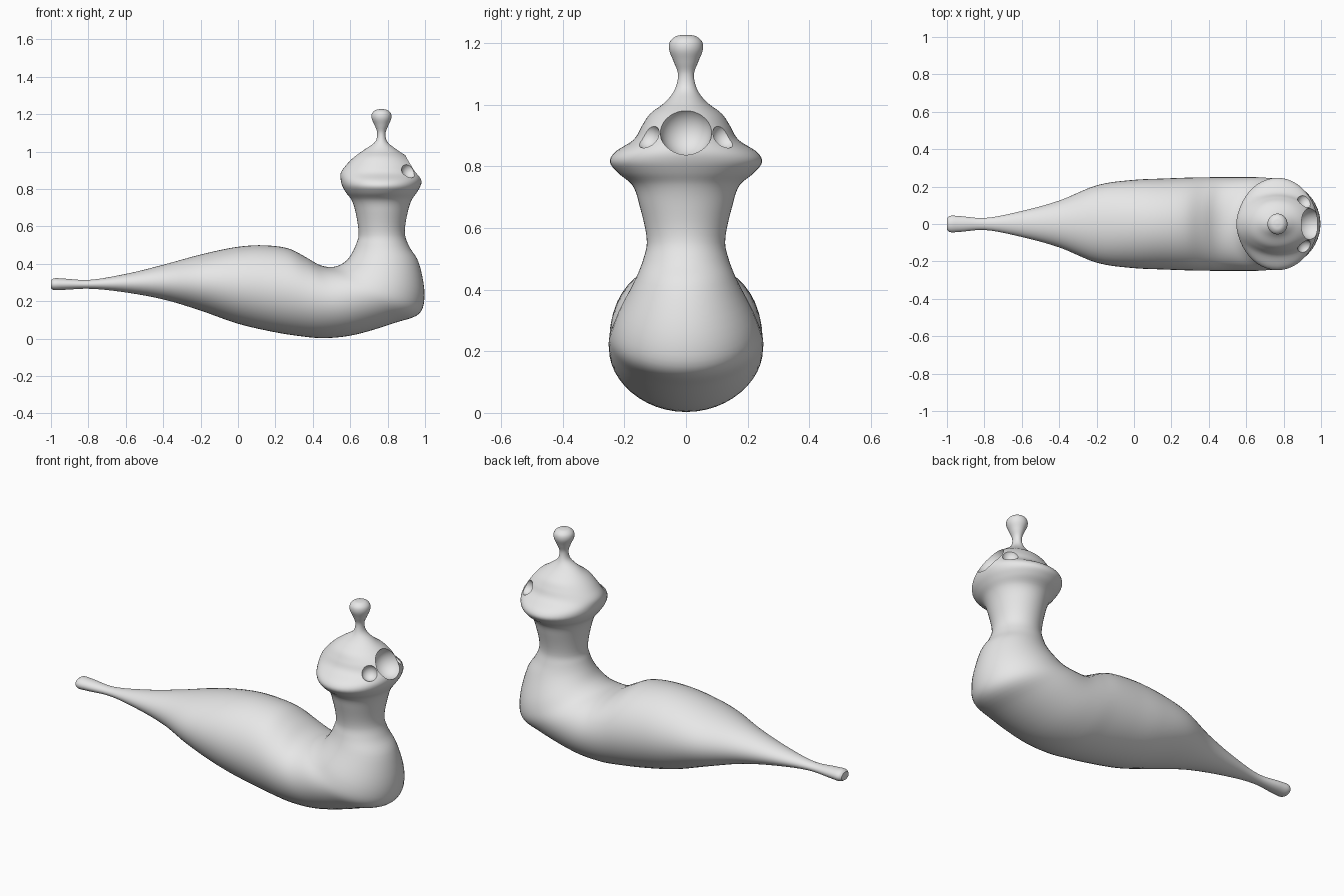
import bpy, bmesh, math
from mathutils import Vector

if "Cube" in bpy.data.objects:
    bpy.data.objects.remove(bpy.data.objects["Cube"])

grey = bpy.data.materials.new("plain grey")
grey.diffuse_color = (0.8, 0.8, 0.8, 1)
grey.use_nodes = True
grey.node_tree.nodes["Principled BSDF"].inputs["Base Color"].default_value = grey.diffuse_color

# Body sections from tail to bend: outer x, outer z, inner x, inner z, half width
BODY = [
    (-1.0, .268, -1.0, .312, .032), (-.985, .26, -.985, .322, .043),
    (-.93, .261, -.93, .321, .042), (-.8, .267, -.8, .314, .032),
    (-.62, .25, -.6, .346, .067), (-.4, .21, -.4, .395, .125),
    (-.2, .15, -.19, .452, .208), (0, .08, 0, .491, .236),
    (.17, .04, .14, .499, .243), (.32, .015, .27, .482, .248),
    (.46, .003, .36, .437, .25), (.62, .02, .43, .397, .25),
    (.84, .085, .49, .383, .25), (.97, .135, .535, .39, .24),
    (.997, .23, .575, .413, .218), (.965, .41, .612, .462, .163),
    (.917, .49, .634, .512, .138),
]
# Neck, head and knob sections: z, back x, front x, half width
HEAD = [
    (.555, .645, .893, .127), (.67, .63, .906, .15), (.74, .608, .928, .175),
    (.78, .578, .955, .222), (.815, .558, .975, .247), (.845, .55, .983, .232),
    (.885, .549, .977, .172), (.93, .58, .955, .144), (.97, .62, .91, .117),
    (1.01, .675, .85, .066), (1.055, .735, .797, .034), (1.1, .744, .789, .026),
    (1.14, .731, .804, .04), (1.18, .714, .82, .055), (1.205, .717, .817, .052),
    (1.222, .735, .799, .033), (1.227, .76, .774, .007),
]


def loft(name, rows, sides=48, steps=5):
    """Smooth tube through elliptical sections."""
    t = [0.0]
    for a, b in zip(rows, rows[1:]):
        t.append(t[-1] + math.sqrt(math.dist(a[:2], b[:2]) + math.dist(a[2:4], b[2:4])))
    pts = [Vector(r) for r in rows]
    n = len(pts)
    tan = []
    for i in range(n):
        lo, hi = max(i - 1, 0), min(i + 1, n - 1)
        if lo == i or hi == i:
            tan.append((pts[hi] - pts[lo]) / (t[hi] - t[lo]))
        else:
            h0, h1 = t[i] - t[lo], t[hi] - t[i]
            d0, d1 = (pts[i] - pts[lo]) / h0, (pts[hi] - pts[i]) / h1
            tan.append((d0 * h1 + d1 * h0) / (h0 + h1))
    fine = []
    for i in range(n - 1):
        h = t[i + 1] - t[i]
        for k in range(steps):
            u = k / steps
            fine.append(pts[i] * (2*u**3 - 3*u**2 + 1) + tan[i] * h * (u**3 - 2*u**2 + u)
                        + pts[i+1] * (3*u**2 - 2*u**3) + tan[i+1] * h * (u**3 - u**2))
    fine.append(pts[-1])

    bm = bmesh.new()
    rings = []
    for ox, oz, ix, iz, w in fine:
        ring = []
        for j in range(sides):
            a = 2 * math.pi * j / sides
            c = math.cos(a)
            ring.append(bm.verts.new(((ox + ix) / 2 + c * (ox - ix) / 2, w * math.sin(a),
                                      (oz + iz) / 2 + c * (oz - iz) / 2)))
        rings.append(ring)
    for a, b in zip(rings, rings[1:]):
        for j in range(sides):
            k = (j + 1) % sides
            bm.faces.new((a[j], a[k], b[k], b[j]))
    bm.faces.new(rings[0])
    bm.faces.new(rings[-1][::-1])
    bmesh.ops.recalc_face_normals(bm, faces=bm.faces)
    me = bpy.data.meshes.new(name)
    bm.to_mesh(me)
    bm.free()
    me.materials.append(grey)
    ob = bpy.data.objects.new(name, me)
    bpy.context.collection.objects.link(ob)
    return ob


def carve(target, name, centre, radius):
    """Scoop a spherical hollow out of the target."""
    bpy.ops.mesh.primitive_uv_sphere_add(segments=40, ring_count=20,
                                         radius=radius, location=centre)
    cutter = bpy.context.object
    cutter.name = name
    cutter.hide_render = True
    cutter.data.materials.append(grey)
    mod = target.modifiers.new(name, 'BOOLEAN')
    mod.operation = 'DIFFERENCE'
    mod.solver = 'EXACT'
    mod.object = cutter
    bpy.context.view_layer.objects.active = target
    bpy.ops.object.modifier_apply(modifier=name)
    bpy.data.objects.remove(cutter)


# One continuous skin: tail, belly, neck, head and knob
rows = BODY + [(f, z, b, z, w) for z, b, f, w in HEAD]
body = loft("creature_body", rows)

# Mouth and eye hollows
carve(body, "mouth_hollow", (.95, 0, .916), .085)
for side in (-1, 1):
    carve(body, "eye_hollow", (.917, side * .127, .9), .043)

bpy.ops.object.select_all(action='DESELECT')
body.select_set(True)
bpy.context.view_layer.objects.active = body
bpy.ops.object.shade_smooth_by_angle(angle=math.radians(35))
